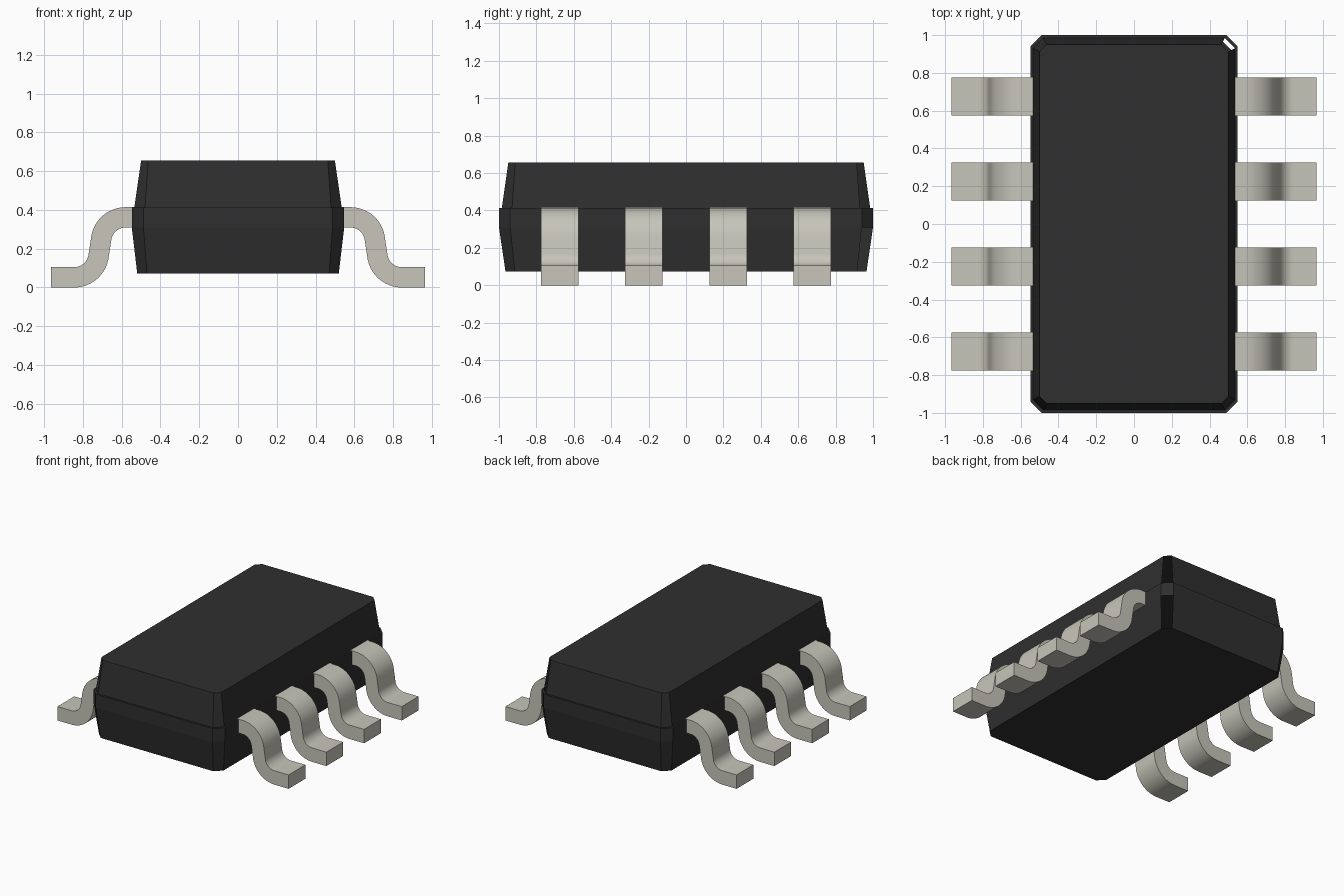
import bpy, bmesh, math

cube = bpy.data.objects.get("Cube")
if cube:
    bpy.data.objects.remove(cube, do_unlink=True)


def make_material(name, rgb, roughness):
    mat = bpy.data.materials.new(name)
    mat.use_nodes = True
    mat.diffuse_color = (*rgb, 1)
    bsdf = next(n for n in mat.node_tree.nodes if n.type == 'BSDF_PRINCIPLED')
    bsdf.inputs["Base Color"].default_value = (*rgb, 1)
    bsdf.inputs["Roughness"].default_value = roughness
    return mat


def finish(bm, name, mat):
    bmesh.ops.recalc_face_normals(bm, faces=bm.faces)
    mesh = bpy.data.meshes.new(name)
    bm.to_mesh(mesh)
    bm.free()
    mesh.materials.append(mat)
    obj = bpy.data.objects.new(name, mesh)
    bpy.context.collection.objects.link(obj)
    return obj


black = make_material("black plastic", (0.028, 0.028, 0.028), 0.6)
metal = make_material("pale tinned metal", (0.57, 0.56, 0.49), 0.5)


# Housing: stacked rectangles with cut corners, each (half x, half y, corner cut, z)
def corner_cut_ring(bm, hx, hy, c, z):
    quarter = [(hx, hy - c), (hx - c, hy)]
    pts = quarter + [(-x, y) for x, y in reversed(quarter)]
    pts += [(-x, -y) for x, y in pts]
    return [bm.verts.new((x, y, z)) for x, y in pts]


levels = [(0.52, 0.965, 0.05, 0.073), (0.548, 1.0, 0.06, 0.31),
          (0.548, 1.0, 0.06, 0.412), (0.535, 0.985, 0.055, 0.412),
          (0.50, 0.95, 0.037, 0.655)]
bm = bmesh.new()
rings = [corner_cut_ring(bm, *level) for level in levels]
open_corner = []
for k, (low, high) in enumerate(zip(rings, rings[1:])):
    for i in range(len(low)):
        j = (i + 1) % len(low)
        face = bm.faces.new((low[i], low[j], high[j], high[i]))
        if i == 0 and k in (0, 3):
            open_corner.append(face)
bm.faces.new(rings[0])
bm.faces.new(rings[-1])
bmesh.ops.recalc_face_normals(bm, faces=bm.faces)
# One corner is left open above and below the belt
bmesh.ops.delete(bm, geom=open_corner, context='FACES_ONLY')
finish(bm, "housing", black)

# Lead centre line: straight, bend down, bend out to a flat foot
RADIUS, HALF_T, SWEEP, STEPS = 0.127, 0.0525, math.radians(85), 12
path = [(0.50, 0.362, 0.0)]
for s in range(STEPS + 1):
    a = SWEEP * s / STEPS
    path.append((0.58 + RADIUS * math.sin(a), 0.362 - RADIUS * (1 - math.cos(a)), a))
for s in range(STEPS + 1):
    a = SWEEP * (1 - s / STEPS)
    path.append((0.845 - RADIUS * math.sin(a), HALF_T + RADIUS * (1 - math.cos(a)), a))
path.append((0.965, HALF_T, 0.0))


def make_lead(name, side, y, width=0.2):
    bm = bmesh.new()
    sections = []
    for x, z, a in path:
        nx, nz = math.sin(a) * HALF_T, math.cos(a) * HALF_T
        sections.append([bm.verts.new((side * (x + u * nx), y + v * width / 2, z + u * nz))
                         for u, v in ((1, -1), (1, 1), (-1, 1), (-1, -1))])
    for a, b in zip(sections, sections[1:]):
        for i in range(4):
            j = (i + 1) % 4
            bm.faces.new((a[i], a[j], b[j], b[i]))
    bm.faces.new(sections[0])
    bm.faces.new(sections[-1])
    obj = finish(bm, name, metal)
    bpy.ops.object.select_all(action='DESELECT')
    obj.select_set(True)
    bpy.context.view_layer.objects.active = obj
    bpy.ops.object.shade_smooth_by_angle(angle=math.radians(30))


# Four leads along each long side
for side, label in ((1, "left"), (-1, "right")):
    for n in range(4):
        make_lead(f"{label}_lead_{n + 1}", side, -0.675 + 0.45 * n)
